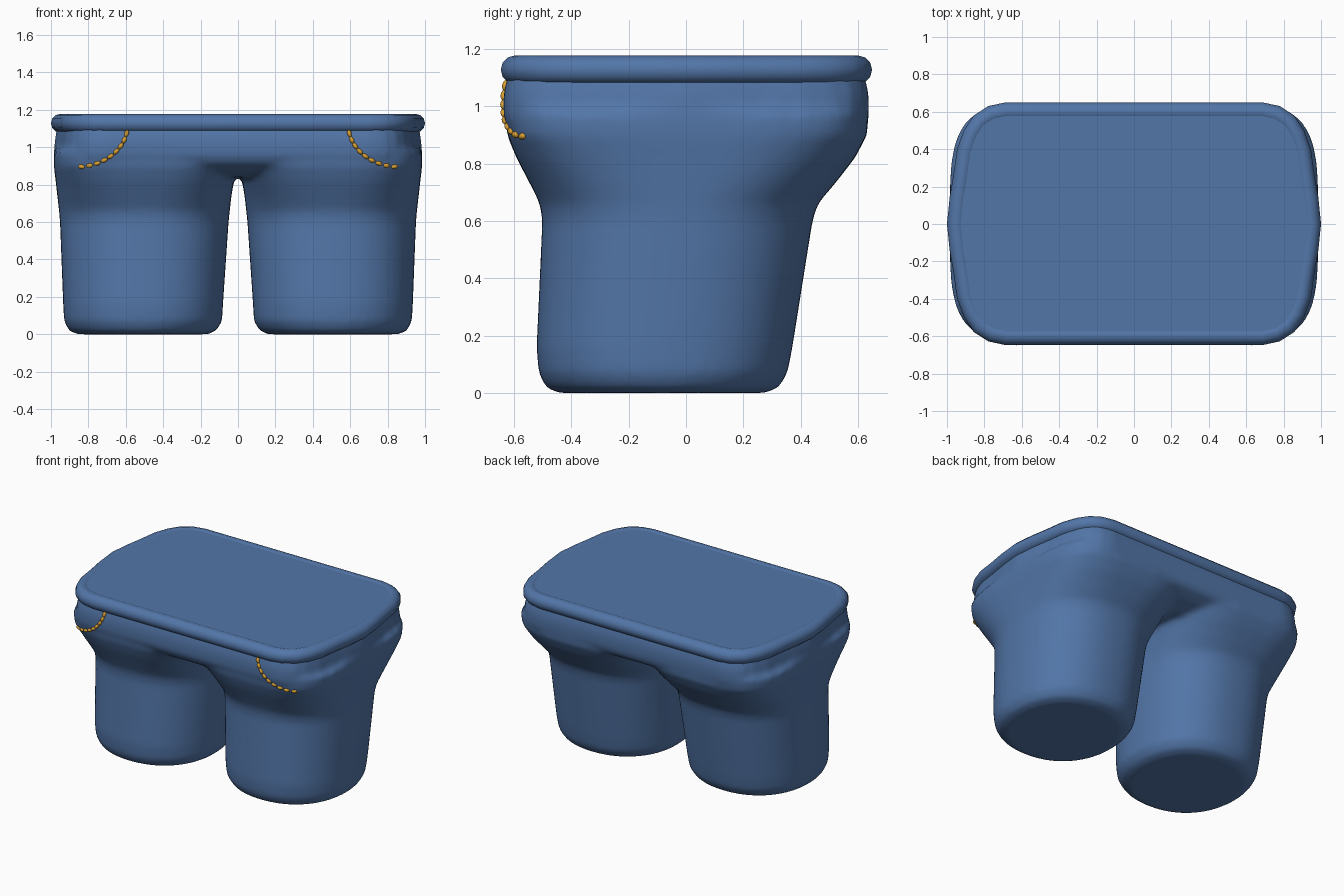
import bpy, bmesh, math
from mathutils import Vector

if "Cube" in bpy.data.objects:
    bpy.data.objects.remove(bpy.data.objects["Cube"])


def material(name, rgb):
    m = bpy.data.materials.new(name)
    m.diffuse_color = (*rgb, 1)
    m.use_nodes = True
    m.node_tree.nodes["Principled BSDF"].inputs["Base Color"].default_value = m.diffuse_color
    return m


DENIM = material("denim_blue", (0.085, 0.18, 0.39))
GOLD = material("stitch_gold", (0.68, 0.34, 0.03))


def add_object(name, bm, mat):
    bmesh.ops.recalc_face_normals(bm, faces=bm.faces)
    me = bpy.data.meshes.new(name)
    bm.to_mesh(me)
    bm.free()
    ob = bpy.data.objects.new(name, me)
    bpy.context.collection.objects.link(ob)
    me.materials.append(mat)
    return ob


def select(ob):
    bpy.ops.object.select_all(action='DESELECT')
    ob.select_set(True)
    bpy.context.view_layer.objects.active = ob


def loft(bm, rings):
    """Skin a stack of closed rings and cap both ends."""
    loops = [[bm.verts.new(p) for p in r] for r in rings]
    n = len(loops[0])
    for a, b in zip(loops, loops[1:]):
        for i in range(n):
            j = (i + 1) % n
            bm.faces.new((a[i], a[j], b[j], b[i]))
    bm.faces.new(loops[0][::-1])
    bm.faces.new(loops[-1])


# Waist outline: one quadrant, mirrored all round
QUAD = [(1.0, 0.0), (0.985, 0.15), (0.965, 0.27), (0.945, 0.42), (0.91, 0.52),
        (0.865, 0.59), (0.80, 0.633), (0.72, 0.65)]


def outline(z, hx, yf, yb):
    right = [(x, -y) for x, y in reversed(QUAD[1:])] + QUAD
    pts = right + [(-x, y) for x, y in reversed(right)]
    return [(x * hx, y / 0.65 * (yb if y > 0 else -yf), z) for x, y in pts]


def leg_ring(z, x0, x1, y0, y1, e, side, n=48):
    pts = []
    for i in range(n):
        t = 2 * math.pi * i / n
        c, s = math.cos(t), math.sin(t)
        u = math.copysign(abs(c) ** (2 / e), c)
        v = math.copysign(abs(s) ** (2 / e), s)
        pts.append((side * ((x0 + x1) / 2 + u * (x1 - x0) / 2),
                    (y0 + y1) / 2 + v * (y1 - y0) / 2, z))
    return pts


# Trousers: two flaring legs fused with the hip block
LEG = [(0.00, 0.16, 0.86, -0.45, 0.28, 2.2),
       (0.02, 0.115, 0.905, -0.49, 0.325, 2.2),
       (0.07, 0.085, 0.93, -0.515, 0.355, 2.25),
       (0.16, 0.08, 0.935, -0.522, 0.372, 2.3),
       (0.60, 0.05, 0.952, -0.502, 0.442, 2.3),
       (0.66, 0.044, 0.957, -0.510, 0.46, 2.4),
       (0.73, 0.036, 0.965, -0.545, 0.52, 2.7),
       (0.82, 0.022, 0.975, -0.592, 0.59, 3.2),
       (0.90, 0.00, 0.985, -0.625, 0.632, 3.8),
       (0.98, 0.00, 0.985, -0.632, 0.638, 4.0)]
HIPS = [(0.84, 0.90, -0.42, 0.42), (0.87, 0.95, -0.54, 0.54),
        (0.91, 0.985, -0.61, 0.62), (0.96, 0.985, -0.637, 0.638),
        (1.04, 0.98, -0.637, 0.638), (1.12, 0.965, -0.62, 0.62)]
bm = bmesh.new()
for side in (-1, 1):
    loft(bm, [leg_ring(*r, side) for r in LEG])
loft(bm, [outline(*r) for r in HIPS])
trousers = add_object("trousers", bm, DENIM)
select(trousers)
mod = trousers.modifiers.new("fuse", 'REMESH')
mod.mode = 'VOXEL'
mod.voxel_size = 0.018
mod = trousers.modifiers.new("soften", 'SMOOTH')
mod.factor = 0.5
mod.iterations = 8
bpy.ops.object.convert(target='MESH')
bpy.ops.object.shade_smooth()

# Waistband: round roll swept along the waist outline
cu = bpy.data.curves.new("waistband", 'CURVE')
cu.dimensions = '3D'
cu.bevel_depth = 0.05
cu.bevel_resolution = 4
path = outline(1.128, 0.95, -0.597, 0.60)
sp = cu.splines.new('POLY')
sp.points.add(len(path) - 1)
for p, co in zip(sp.points, path):
    p.co = (*co, 1)
sp.use_cyclic_u = True
waistband = bpy.data.objects.new("waistband", cu)
bpy.context.collection.objects.link(waistband)
cu.materials.append(DENIM)
select(waistband)
bpy.ops.object.convert(target='MESH')
bpy.ops.object.shade_smooth()

# Flat panel closing the waist
bm = bmesh.new()
loft(bm, [outline(z, 0.945, -0.59, 0.595) for z in (1.12, 1.172)])
add_object("waist_panel", bm, DENIM)

# Pocket stitches: small beads laid on the front along a curved pocket edge
bpy.context.view_layer.update()
bm = bmesh.new()
COUNT = 9
for side in (-1, 1):
    for i in range(COUNT):
        a = math.radians(192 + 73 * i / (COUNT - 1))
        x = side * (0.86 + 0.27 * math.cos(a))
        z = 1.12 + 0.225 * math.sin(a)
        hit, pos, nor, _ = trousers.ray_cast(Vector((x, -2, z)), Vector((0, 1, 0)))
        if not hit:
            continue
        along = Vector((-side * 0.27 * math.sin(a), 0, 0.225 * math.cos(a)))
        along = (along - nor * along.dot(nor)).normalized()
        across = nor.cross(along)
        ball = bmesh.ops.create_uvsphere(bm, u_segments=10, v_segments=6, radius=1)
        for v in ball["verts"]:
            c = v.co.copy()
            v.co = pos + along * c.x * 0.02 + across * c.y * 0.012 + nor * c.z * 0.012
stitches = add_object("pocket_stitches", bm, GOLD)
select(stitches)
bpy.ops.object.shade_smooth()
